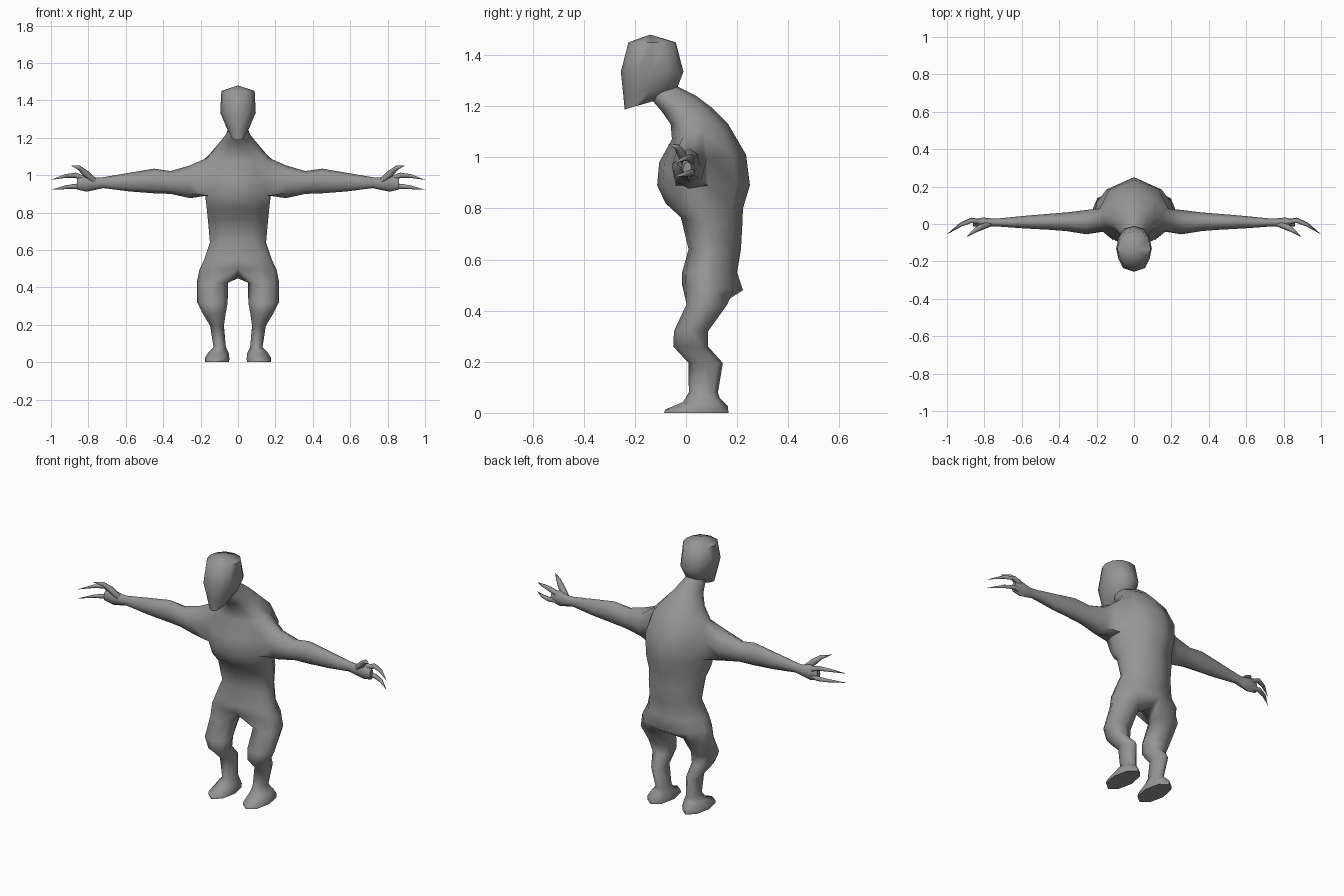
import bpy, bmesh, math
from mathutils import Vector

if "Cube" in bpy.data.objects:
    bpy.data.objects.remove(bpy.data.objects["Cube"])

skin = bpy.data.materials.new("grey_skin")
skin.diffuse_color = (0.3, 0.3, 0.3, 1)
skin.use_nodes = True
skin.node_tree.nodes["Principled BSDF"].inputs["Base Color"].default_value = skin.diffuse_color


def half_ring(bm, yf, zf, yb, zb, w, spread, widths):
    """Half cross-section running from front centre to back centre."""
    return [bm.verts.new((w * k, yf + (yb - yf) * s, zf + (zb - zf) * s))
            for s, k in zip(spread, widths)]


def bridge(bm, a, b, closed, skip=()):
    n = len(a)
    for i in range(n if closed else n - 1):
        if i not in skip:
            j = (i + 1) % n
            bm.faces.new((a[i], a[j], b[j], b[i]))


def finish(bm, name):
    """Turn a right half into a mirrored, smooth object."""
    bmesh.ops.recalc_face_normals(bm, faces=bm.faces[:])
    me = bpy.data.meshes.new(name)
    bm.to_mesh(me)
    bm.free()
    ob = bpy.data.objects.new(name, me)
    bpy.context.collection.objects.link(ob)
    me.materials.append(skin)
    mod = ob.modifiers.new("mirror", 'MIRROR')
    mod.use_clip = True
    mod.merge_threshold = 0.0005
    bpy.ops.object.select_all(action='DESELECT')
    ob.select_set(True)
    bpy.context.view_layer.objects.active = ob
    bpy.ops.object.modifier_apply(modifier="mirror")
    bpy.ops.object.shade_smooth_by_angle(angle=math.radians(65))
    return ob


# Body: torso rings from neck to hips (front y, z, back y, z, half width)
bm = bmesh.new()
SPREAD = (0, .06, .20, .38, .55, .85, 1)
WIDTHS = (0, .55, .92, 1, .97, .70, 0)
torso = [
    (-.15, 1.27, -.06, 1.31, .035),
    (-.13, 1.22, -.03, 1.275, .052),
    (-.095, 1.18, .04, 1.24, .07),
    (-.06, 1.13, .10, 1.195, .11),
    (-.055, 1.07, .165, 1.13, .165),
    (-.105, .98, .235, 1.01, .19),
    (-.113, .89, .25, .89, .175),
    (-.08, .82, .223, .80, .166),
    (-.02, .765, .22, .73, .16),
    (.01, .64, .215, .64, .15),
    (-.015, .55, .20, .55, .18),
    (-.015, .50, .223, .48, .207),
]
rings = [half_ring(bm, *r, SPREAD, WIDTHS) for r in torso]
for i in range(len(rings) - 1):
    # the shoulder opening is left for the arm
    bridge(bm, rings[i], rings[i + 1], False, (2, 3) if i in (4, 5) else ())

# Arm, continuing from the shoulder opening (x, y, z, y radius, z radius)
A, B, C = rings[4:7]
loop = [A[2], A[3], A[4], B[4], C[4], C[3], C[2], B[2]]
for x, y, z, ry, rz in [(.255, .01, .965, .065, .088), (.36, .012, .961, .05, .061),
                        (.45, .012, .969, .043, .066), (.58, .01, .963, .034, .05),
                        (.72, .008, .96, .022, .029), (.76, .008, .955, .022, .033),
                        (.81, .008, .957, .027, .045), (.86, .005, .953, .017, .03)]:
    new = []
    for i in range(8):
        a = math.radians(135 - 45 * i)
        new.append(bm.verts.new((x, y + ry * math.cos(a), z + rz * math.sin(a))))
    bridge(bm, loop, new, True)
    loop = new
bm.faces.new(loop)

# Leg and foot, from the hip ring closed by a crotch point
# (z, back lift, x, y, x radius, y radius)
loop = rings[-1] + [bm.verts.new((0, .14, .448))]
for z, lift, x, y, rx, ry in [(.425, 0, .137, .082, .083, .08), (.32, 0, .137, .02, .082, .067),
                              (.26, 0, .127, .018, .061, .068), (.195, 0, .112, .077, .037, .067),
                              (.08, 0, .098, .068, .033, .057), (.05, .008, .105, .06, .055, .072),
                              (.02, .006, .112, .042, .066, .122), (.002, 0, .112, .04, .064, .126)]:
    new = []
    for i in range(8):
        a = math.radians(-135 + 45 * i)
        new.append(bm.verts.new((x + rx * math.cos(a), y + ry * math.sin(a),
                                 z + lift * math.sin(a))))
    bridge(bm, loop, new, True)
    loop = new
bm.faces.new(loop)
zs = min(v.co.z for v in bm.verts)
for v in bm.verts:
    v.co.z -= zs if v.co.z < .01 else 0
finish(bm, "body")

# Head: rings from jaw to crown
bm = bmesh.new()
h_spread = (0, .08, .28, .5, .75, .94, 1)
h_widths = (0, .62, .88, 1, .88, .55, 0)
head = [half_ring(bm, *r, h_spread, h_widths) for r in [
    (-.24, 1.187, -.11, 1.225, .036), (-.246, 1.25, -.035, 1.27, .064),
    (-.255, 1.335, -.01, 1.335, .095), (-.225, 1.45, -.04, 1.45, .089)]]
for a, b in zip(head, head[1:]):
    bridge(bm, a, b, False)
bm.faces.new(head[0])
crown = bm.verts.new((0, -.14, 1.48))
for a, b in zip(head[-1], head[-1][1:]):
    bm.faces.new((a, b, crown))
finish(bm, "head")

# Clawed fingers: bent tubes tapering to a point
bm = bmesh.new()
fingers = [
    [(.77, .0, .97, .015), (.815, -.015, 1.01, .018), (.85, -.035, 1.04, .012), (.895, -.07, 1.053, 0)],
    [(.81, .01, .975, .016), (.87, .018, 1.0, .014), (.925, -.005, .995, .010), (1.0, -.055, .975, 0)],
    [(.81, .01, .94, .016), (.87, .022, .94, .014), (.925, .0, .935, .010), (1.0, -.055, .922, 0)],
]
for path in fingers:
    pts = [Vector(p[:3]) for p in path]
    prev = None
    for k, p in enumerate(path[:-1]):
        d = (pts[k + 1] - pts[max(k - 1, 0)]).normalized()
        u = d.cross(Vector((0, 1, 0))).normalized()
        v = d.cross(u)
        ring = [bm.verts.new(pts[k] + p[3] * (u * math.cos(t * math.tau / 6) + v * math.sin(t * math.tau / 6)))
                for t in range(6)]
        if prev:
            bridge(bm, prev, ring, True)
        else:
            bm.faces.new(ring)
        prev = ring
    tip = bm.verts.new(pts[-1])
    for t in range(6):
        bm.faces.new((prev[t], prev[(t + 1) % 6], tip))
finish(bm, "fingers")
